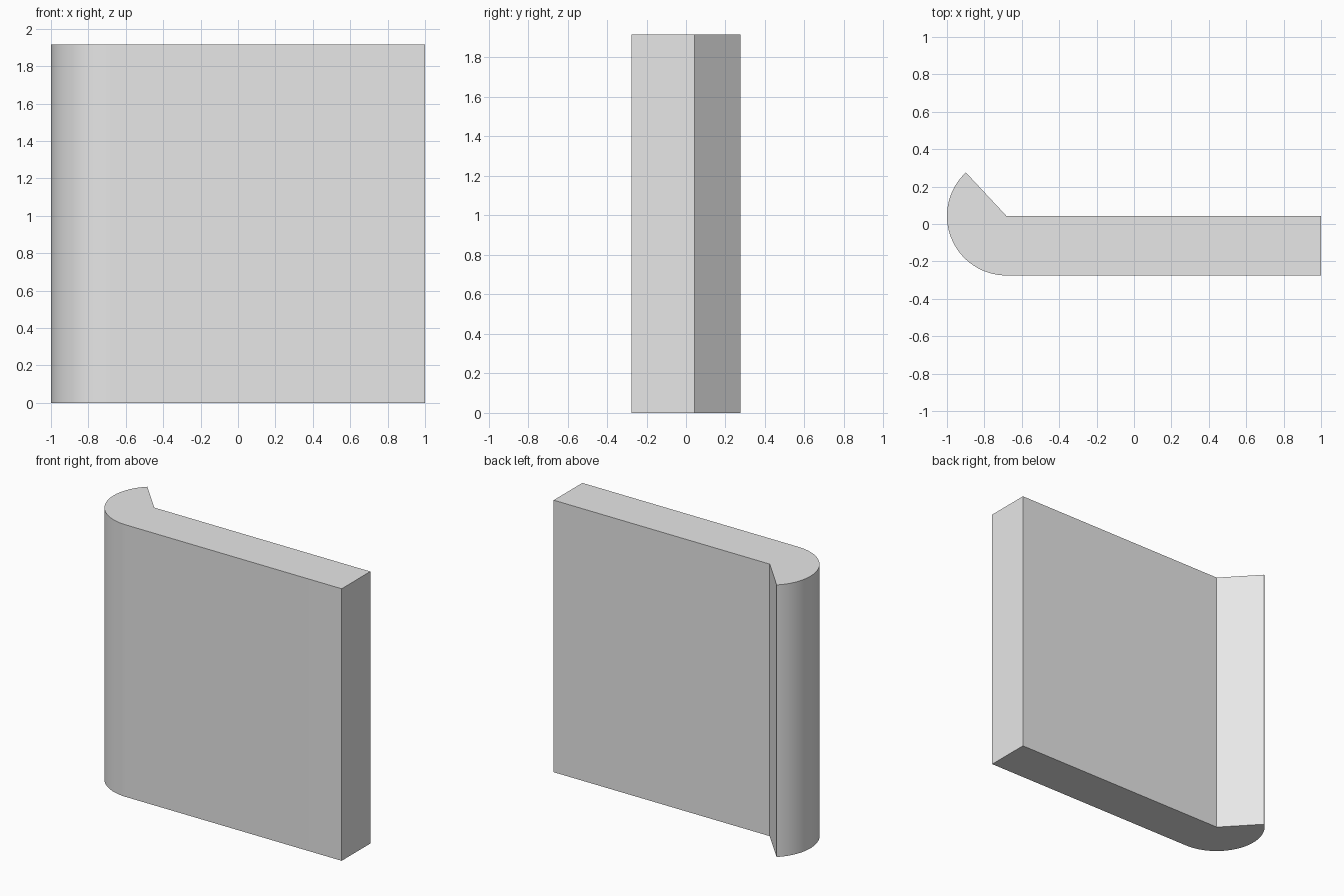
import bpy, bmesh
from math import radians, cos, sin

cube = bpy.data.objects.get("Cube")
if cube:
    bpy.data.objects.remove(cube, do_unlink=True)

HEIGHT = 1.915
RADIUS = 0.318
CX, CY = -0.682, 0.043      # inner corner, centre of the rounded end
START, END, STEPS = 133, 270, 32

# Plain grey material
grey = bpy.data.materials.new("light grey")
grey.use_nodes = True
colour = (0.8, 0.8, 0.8, 1)
grey.diffuse_color = colour
grey.node_tree.nodes["Principled BSDF"].inputs["Base Color"].default_value = colour

# Plan profile: rounded hook on the right end, straight panel to the left end
profile = [(1, CY), (CX, CY)]
for i in range(STEPS + 1):
    a = radians(START + (END - START) * i / STEPS)
    profile.append((CX + RADIUS * cos(a), CY + RADIUS * sin(a)))
profile.append((1, CY - RADIUS))

# Extrude the profile upwards
bm = bmesh.new()
base = bm.faces.new([bm.verts.new((x, y, 0)) for x, y in profile])
extruded = bmesh.ops.extrude_face_region(bm, geom=[base], use_keep_orig=True)
top = [g for g in extruded["geom"] if isinstance(g, bmesh.types.BMVert)]
bmesh.ops.translate(bm, verts=top, vec=(0, 0, HEIGHT))
bmesh.ops.recalc_face_normals(bm, faces=bm.faces)

mesh = bpy.data.meshes.new("hooked_panel")
bm.to_mesh(mesh)
bm.free()
mesh.materials.append(grey)
panel = bpy.data.objects.new("hooked_panel", mesh)
bpy.context.collection.objects.link(panel)

# Smooth only the rounded end
bpy.ops.object.select_all(action="DESELECT")
panel.select_set(True)
bpy.context.view_layer.objects.active = panel
bpy.ops.object.shade_smooth_by_angle(angle=radians(30))
